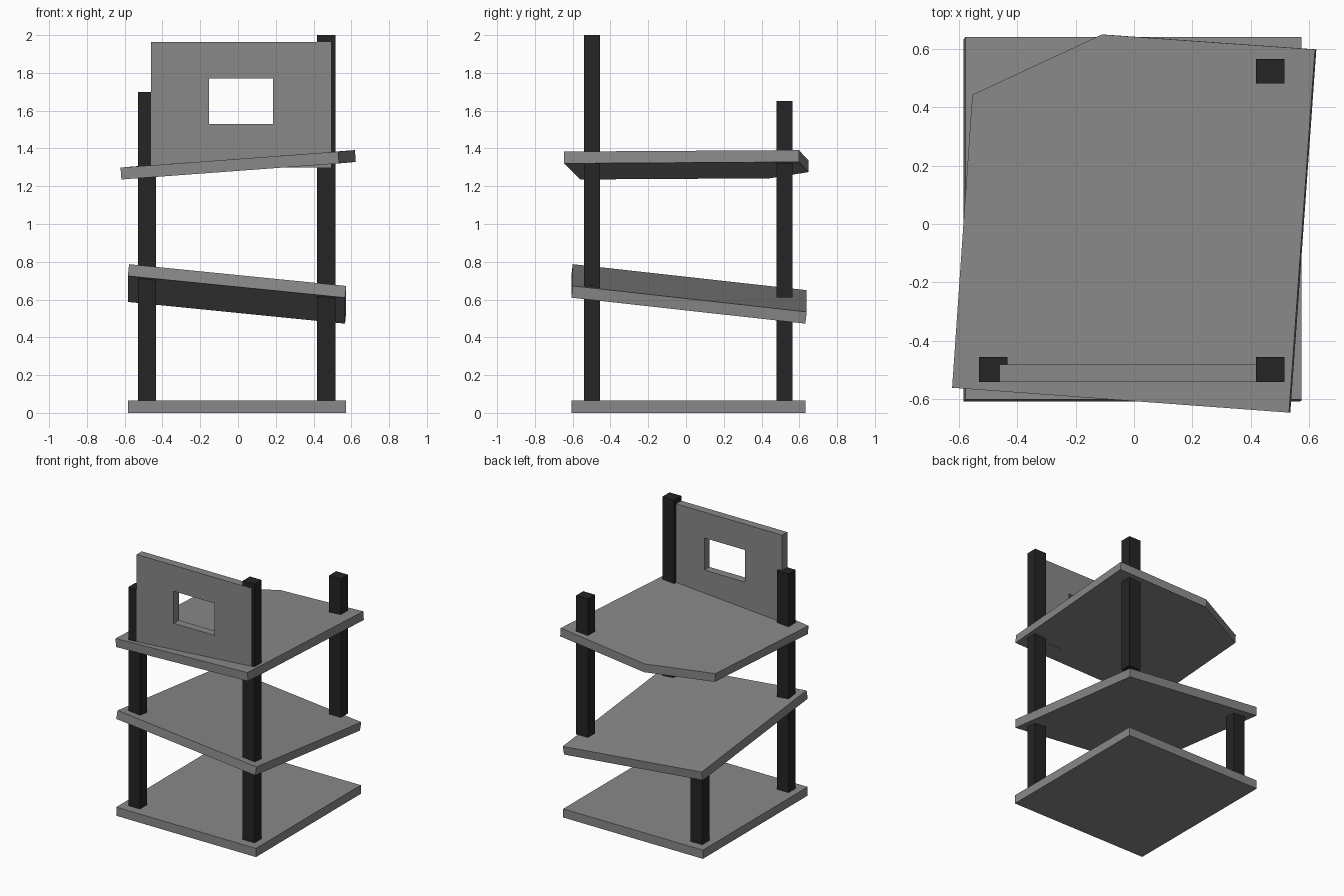
import bpy, bmesh
from mathutils import Vector

if "Cube" in bpy.data.objects:
    bpy.data.objects.remove(bpy.data.objects["Cube"])


def material(name, value):
    mat = bpy.data.materials.new(name)
    mat.diffuse_color = (value, value, value, 1)
    mat.use_nodes = True
    mat.node_tree.nodes["Principled BSDF"].inputs["Base Color"].default_value = mat.diffuse_color
    return mat


dark = material("dark_post", 0.018)
grey = material("grey_board", 0.25)


def plate(name, corners, sx, sy, z, thick=0.063, mat=grey):
    """Flat slab: outline of its top face on the plane z + sx*x + sy*y, thickened downwards."""
    n = Vector((-sx, -sy, 1)).normalized()
    bm = bmesh.new()
    face = bm.faces.new([bm.verts.new((x, y, z + sx * x + sy * y)) for x, y in corners])
    ext = bmesh.ops.extrude_face_region(bm, geom=[face], use_keep_orig=True)
    low = [g for g in ext["geom"] if isinstance(g, bmesh.types.BMVert)]
    bmesh.ops.translate(bm, verts=low, vec=-n * thick)
    bmesh.ops.recalc_face_normals(bm, faces=bm.faces)
    me = bpy.data.meshes.new(name)
    bm.to_mesh(me)
    bm.free()
    me.materials.append(mat)
    ob = bpy.data.objects.new(name, me)
    bpy.context.collection.objects.link(ob)
    return ob


def box(name, x0, x1, y0, y1, z0, z1, mat=grey):
    return plate(name, [(x0, y0), (x1, y0), (x1, y1), (x0, y1)], 0, 0, z1, z1 - z0, mat)


# Floors: level base, tilted middle, twisted top with a clipped corner
box("base_floor", -0.583, 0.573, -0.606, 0.633, 0, 0.065)
plate("middle_floor", [(-0.577, -0.60), (0.573, -0.60), (0.573, 0.639), (-0.577, 0.639)],
      -0.1, -0.111, 0.663)
plate("top_floor", [(-0.622, -0.56), (0.53, -0.645), (0.619, 0.597), (-0.11, 0.648), (-0.553, 0.442)],
      0.0737, 0.001, 1.345)

# Posts, broken off at different heights
LEFT, RIGHT = (-0.53, -0.433), (0.417, 0.515)
FRONT, BACK = (-0.54, -0.455), (0.48, 0.565)
for name, xs, ys, z0, z1 in [
    ("front_left_post", LEFT, FRONT, 0.065, 1.70),
    ("front_right_post", RIGHT, FRONT, 0.065, 2.0),
    ("back_left_post", LEFT, BACK, 0.065, 0.615),
    ("back_right_post", RIGHT, BACK, 0.612, 1.65),
]:
    box(name, *xs, *ys, z0, z1, dark)

# Wall panel with a window opening
wall = box("wall_panel", -0.46, 0.492, -0.541, -0.48, 1.3, 1.963)
cutter = box("window_cutter", -0.153, 0.185, -0.7, -0.3, 1.53, 1.77)
cutter.hide_render = True
cutter.hide_viewport = True
cut = wall.modifiers.new("window", "BOOLEAN")
cut.operation = "DIFFERENCE"
cut.solver = "EXACT"
cut.object = cutter
